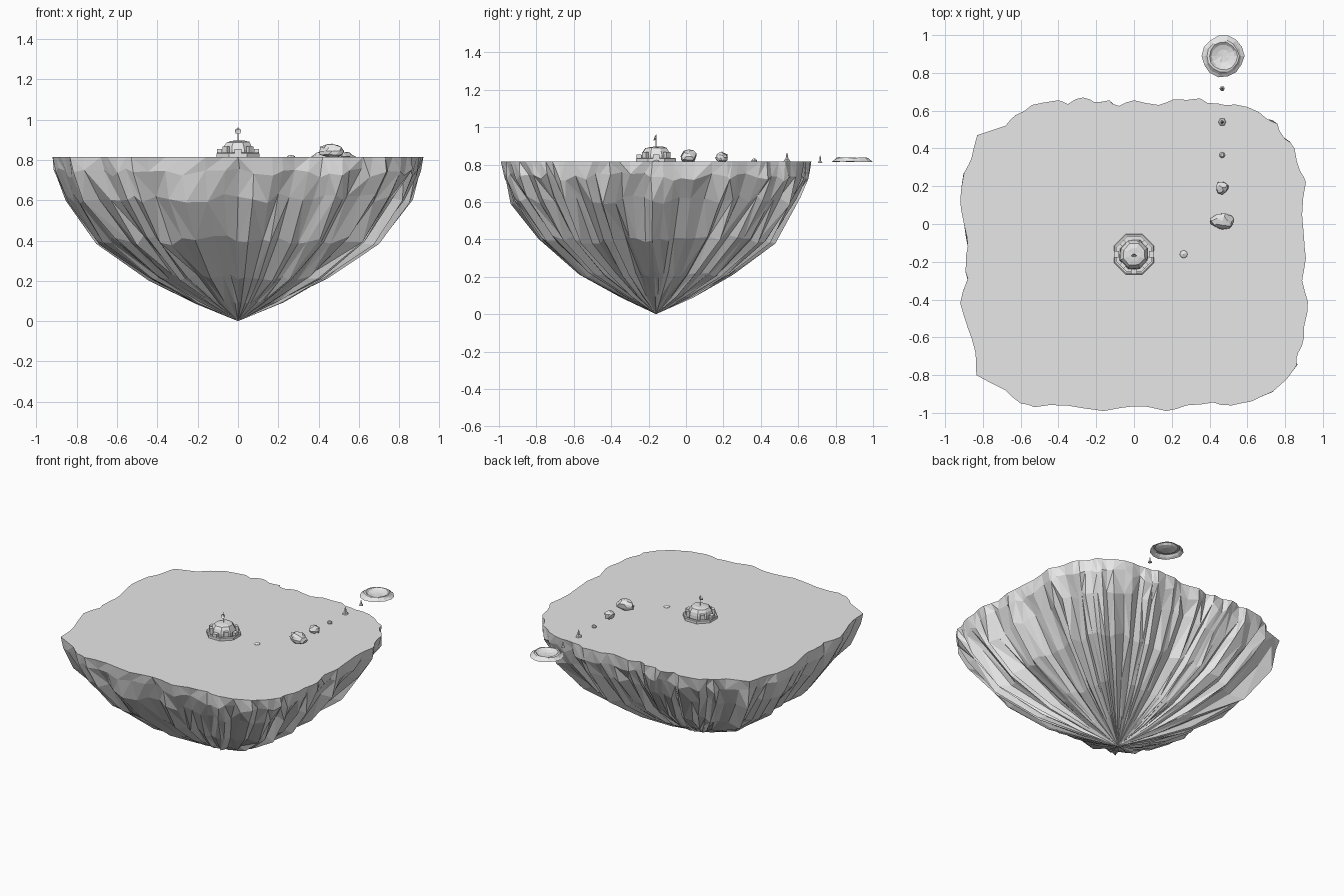
import bpy, bmesh, math, random
from mathutils import Vector, Matrix

if "Cube" in bpy.data.objects:
    bpy.data.objects.remove(bpy.data.objects["Cube"])

random.seed(11)
grey = bpy.data.materials.new("stone grey")
grey.diffuse_color = (0.8, 0.8, 0.8, 1)
grey.use_nodes = True
grey.node_tree.nodes["Principled BSDF"].inputs["Base Color"].default_value = grey.diffuse_color
TOP = 0.815            # height of the flat ground
BASE = (0.0, -0.16)    # island axis


def finish(name, bm):
    bmesh.ops.recalc_face_normals(bm, faces=bm.faces)
    me = bpy.data.meshes.new(name)
    bm.to_mesh(me)
    bm.free()
    me.materials.append(grey)
    ob = bpy.data.objects.new(name, me)
    bpy.context.collection.objects.link(ob)
    return ob


def lathe(name, x, y, profile, sides, turn=0.0, closed=False, jitter=0.0):
    """Revolve (radius, height) points around a vertical axis."""
    bm = bmesh.new()
    rings = []
    for r, z in profile:
        if r == 0:
            rings.append([bm.verts.new((x, y, z))] * sides)
            continue
        ring = []
        for i in range(sides):
            a = turn + math.tau * i / sides
            rr = r * (1 + random.uniform(-jitter, jitter))
            zz = z + random.uniform(-jitter, jitter) * .05
            ring.append(bm.verts.new((x + rr * math.cos(a), y + rr * math.sin(a), zz)))
        rings.append(ring)
    pairs = list(zip(rings, rings[1:]))
    if closed:
        pairs.append((rings[-1], rings[0]))
    for lo, hi in pairs:
        for i in range(sides):
            j = (i + 1) % sides
            bm.faces.new(list(dict.fromkeys((lo[i], lo[j], hi[j], hi[i]))))
    return finish(name, bm)


def rock(name, x, y, z, size, rough):
    bm = bmesh.new()
    bmesh.ops.create_icosphere(bm, subdivisions=2, radius=1)
    for v in bm.verts:
        v.co *= 1 + random.uniform(-rough, rough * 0.4)
        v.co = Vector((x + v.co.x * size[0], y + v.co.y * size[1], z + v.co.z * size[2]))
    bmesh.ops.dissolve_limit(bm, angle_limit=0.35, verts=bm.verts, edges=bm.edges)
    return finish(name, bm)


def box(name, loc, size, turn=0.0):
    bm = bmesh.new()
    m = Matrix.Translation(loc) @ Matrix.Rotation(turn, 4, 'Z') @ Matrix.Diagonal((*size, 1))
    bmesh.ops.create_cube(bm, size=1, matrix=m)
    return finish(name, bm)


# Floating island: rim outline, then shrinking rings down to a single point
rim = [(.92, -.41), (.89, -.30), (.91, -.18), (.90, -.07), (.89, .05), (.91, .22), (.88, .28),
       (.85, .40), (.80, .45), (.76, .53), (.70, .56), (.60, .62), (.48, .63), (.39, .64),
       (.35, .665), (.21, .66), (.13, .63), (0, .655), (-.08, .625), (-.13, .655), (-.21, .645),
       (-.27, .67), (-.35, .635), (-.40, .655), (-.54, .63), (-.62, .58), (-.68, .52), (-.83, .47),
       (-.86, .35), (-.90, .27), (-.92, .12), (-.90, 0), (-.88, -.12), (-.89, -.22), (-.88, -.29),
       (-.92, -.42), (-.88, -.55), (-.84, -.68), (-.835, -.80), (-.68, -.88), (-.60, -.95),
       (-.53, -.97), (-.36, -.96), (-.16, -.99), (0, -.965), (.17, -.99), (.28, -.96), (.42, -.945),
       (.52, -.96), (.62, -.94), (.73, -.89), (.81, -.82), (.86, -.75), (.87, -.68), (.90, -.60),
       (.91, -.50)]
outline = []
for a, b in zip(rim, rim[1:] + rim[:1]):
    a, b = Vector(a), Vector(b)
    n = (b - a).orthogonal().normalized()
    outline += [a, a.lerp(b, random.uniform(.4, .6)) + n * random.uniform(-.008, .008)]
# height, scale, ridge depth
levels = [(.735, .995, .15), (.61, .945, .55), (.40, .78, .9), (.215, .5, 1.1), (.095, .245, 1.1)]
bm = bmesh.new()
rings = [[bm.verts.new((p.x, p.y, TOP)) for p in outline]]
ridge = [random.choice((0, .03, .09)) + random.uniform(0, .05) for p in outline]
centre = Vector(BASE)
for z, s, depth in levels:
    ring = []
    for i, p in enumerate(outline):
        f = s * (1 - depth * ridge[i] + random.uniform(-.015, .015))
        d = (p - centre) * f
        d.rotate(Matrix.Rotation(random.uniform(-.01, .01), 2))
        ring.append(bm.verts.new((d.x, d.y + BASE[1], z + random.uniform(-.025, .025) * min(1, z * 3))))
    rings.append(ring)
tip = bm.verts.new((*BASE, 0))
count = len(outline)
for up, lo in zip(rings, rings[1:]):
    for i in range(count):
        j = (i + 1) % count
        if random.random() < .5:
            bm.faces.new((up[i], up[j], lo[j]))
            bm.faces.new((up[i], lo[j], lo[i]))
        else:
            bm.faces.new((up[i], up[j], lo[i]))
            bm.faces.new((up[j], lo[j], lo[i]))
for i in range(count):
    bm.faces.new((rings[-1][i], rings[-1][(i + 1) % count], tip))
bm.faces.new(rings[0])
finish("island", bm)

# Domed outpost: low octagonal wall, faceted dome, posts around it
bx, by = BASE
eighth = math.pi / 8
lathe("outpost_wall", bx, by, [(.115, TOP), (.115, .832), (.109, .836), (.1, .836), (.1, TOP)],
      8, eighth, closed=True)
lathe("outpost_dome", bx, by, [(.08, TOP), (.08, .85), (.073, .87), (.06, .888), (.035, .895), (0, .896)],
      8, eighth, jitter=.05)
for i in range(4):
    a = math.pi / 4 + math.pi / 2 * i
    box("outpost_post", (bx + .083 * math.cos(a), by + .083 * math.sin(a), .841), (.02, .03, .052), a)
for a in (0, math.pi, -math.pi / 2):
    box("outpost_door", (bx + .092 * math.cos(a), by + .092 * math.sin(a), .834), (.026, .034, .038), a)

# Antenna with a tilted dish
lathe("antenna_mast", bx, by, [(.003, .89), (.003, .945), (0, .97)], 6)
dish = lathe("antenna_dish", 0, 0, [(0, -.004), (.009, 0), (.016, .008), (.009, .002), (0, -.001)], 8)
dish.location = (bx, by - .002, .94)
dish.rotation_euler = (math.radians(70), 0, 0)

# Row of rocks and small props along one side
lx = 0.467
rock("large_rock", lx, .015, .844, (.066, .049, .038), .2)
rock("medium_rock", lx, .193, .837, (.037, .035, .031), .2)
lathe("small_stone", lx, .365, [(.016, TOP), (.016, .822), (.008, .831), (0, .831)], 7)
lathe("ground_hatch", .263, -.16, [(.021, TOP), (.018, .819), (.008, .823), (0, .826)], 8)
lathe("spire", lx, .54, [(0, TOP), (.021, TOP), (.018, .824), (.009, .828), (.006, .85), (0, .866)], 6)
lathe("beacon", lx, .717, [(0, .808), (.014, .808), (.011, .816), (.005, .82), (.004, .84), (0, .849)], 6)

# Floating crater: sloping outer skirt, raised rim, shallow bowl
lathe("crater", lx + .005, .889, [(.111, .815), (.098, .824), (.084, .836), (.074, .837), (.06, .826), (.035, .819), (0, .817)],
      14, jitter=.045)
